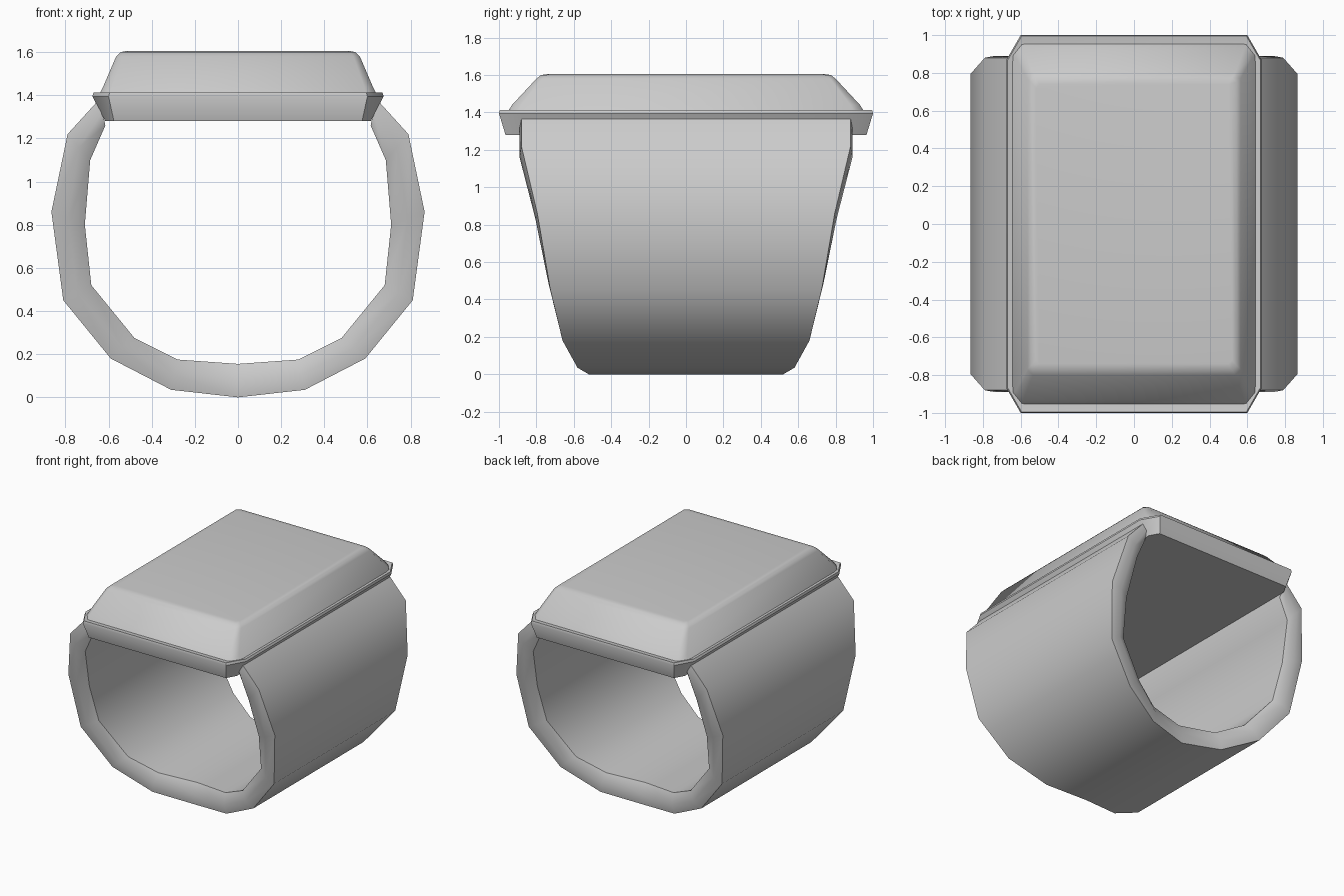
import bpy, bmesh, math

cube = bpy.data.objects.get("Cube")
if cube:
    bpy.data.objects.remove(cube, do_unlink=True)

grey = bpy.data.materials.new("plain_grey")
grey.use_nodes = True
grey.diffuse_color = (0.6, 0.6, 0.6, 1)
grey.node_tree.nodes["Principled BSDF"].inputs["Base Color"].default_value = (0.6, 0.6, 0.6, 1)


def loft(name, loops, closed, angle):
    """Skin a row of equal loops and cap both ends."""
    bm = bmesh.new()
    rows = [[bm.verts.new(p) for p in loop] for loop in loops]
    n = len(rows[0])
    for a, b in zip(rows, rows[1:]):
        for i in range(n):
            j = (i + 1) % n
            bm.faces.new((a[i], a[j], b[j], b[i]))
    bm.faces.new(rows[0])
    bm.faces.new(rows[-1])
    bmesh.ops.recalc_face_normals(bm, faces=bm.faces)
    mesh = bpy.data.meshes.new(name)
    bm.to_mesh(mesh)
    bm.free()
    obj = bpy.data.objects.new(name, mesh)
    bpy.context.collection.objects.link(obj)
    mesh.materials.append(grey)
    bpy.ops.object.select_all(action='DESELECT')
    obj.select_set(True)
    bpy.context.view_layer.objects.active = obj
    bpy.ops.object.shade_smooth_by_angle(angle=math.radians(angle))
    return obj


# Band: outer x, outer z, inner x, inner z, half width, from the bottom up
half_band = [
    (0.00, 0.00, 0.00, 0.155, 0.52),
    (0.31, 0.035, 0.28, 0.175, 0.58),
    (0.59, 0.18, 0.48, 0.275, 0.66),
    (0.81, 0.45, 0.68, 0.52, 0.725),
    (0.865, 0.86, 0.71, 0.80, 0.795),
    (0.79, 1.22, 0.685, 1.10, 0.88),
    (0.64, 1.385, 0.615, 1.26, 0.88),
]


def band_section(side, ox, oz, ix, iz, w):
    mx, mz = (ox + ix) / 2, (oz + iz) / 2
    ring = [(ox, -w, oz), (ox, w, oz), (mx, w + 0.01, mz),
            (ix, w - 0.03, iz), (ix, 0.03 - w, iz), (mx, -w - 0.01, mz)]
    return [(side * x, y, z) for x, y, z in ring]


sections = [band_section(-1, *p) for p in reversed(half_band[1:])]
sections += [band_section(1, *p) for p in half_band]
loft("ring_band", sections, False, 50)


# Top plate: stacked rectangles with cut corners
def cut_rectangle(hx, hy, cx, cy, z):
    corner = [(hx, hy - cy), (hx - cx, hy)]
    quarter = corner + [(-x, y) for x, y in reversed(corner)]
    return [(x, y, z) for x, y in quarter + [(-x, -y) for x, y in quarter]]


loft("top_rim", [
    cut_rectangle(0.615, 0.965, 0.04, 0.07, 1.28),
    cut_rectangle(0.675, 1.00, 0.075, 0.13, 1.395),
    cut_rectangle(0.67, 0.995, 0.075, 0.13, 1.412),
    cut_rectangle(0.64, 0.955, 0.06, 0.10, 1.405),
], False, 35)

loft("top_plate", [
    cut_rectangle(0.645, 0.955, 0.05, 0.06, 1.40),
    cut_rectangle(0.625, 0.93, 0.04, 0.05, 1.44),
    cut_rectangle(0.565, 0.80, 0.03, 0.03, 1.58),
    cut_rectangle(0.545, 0.775, 0.025, 0.025, 1.60),
    cut_rectangle(0.52, 0.74, 0.02, 0.02, 1.605),
], False, 60)
